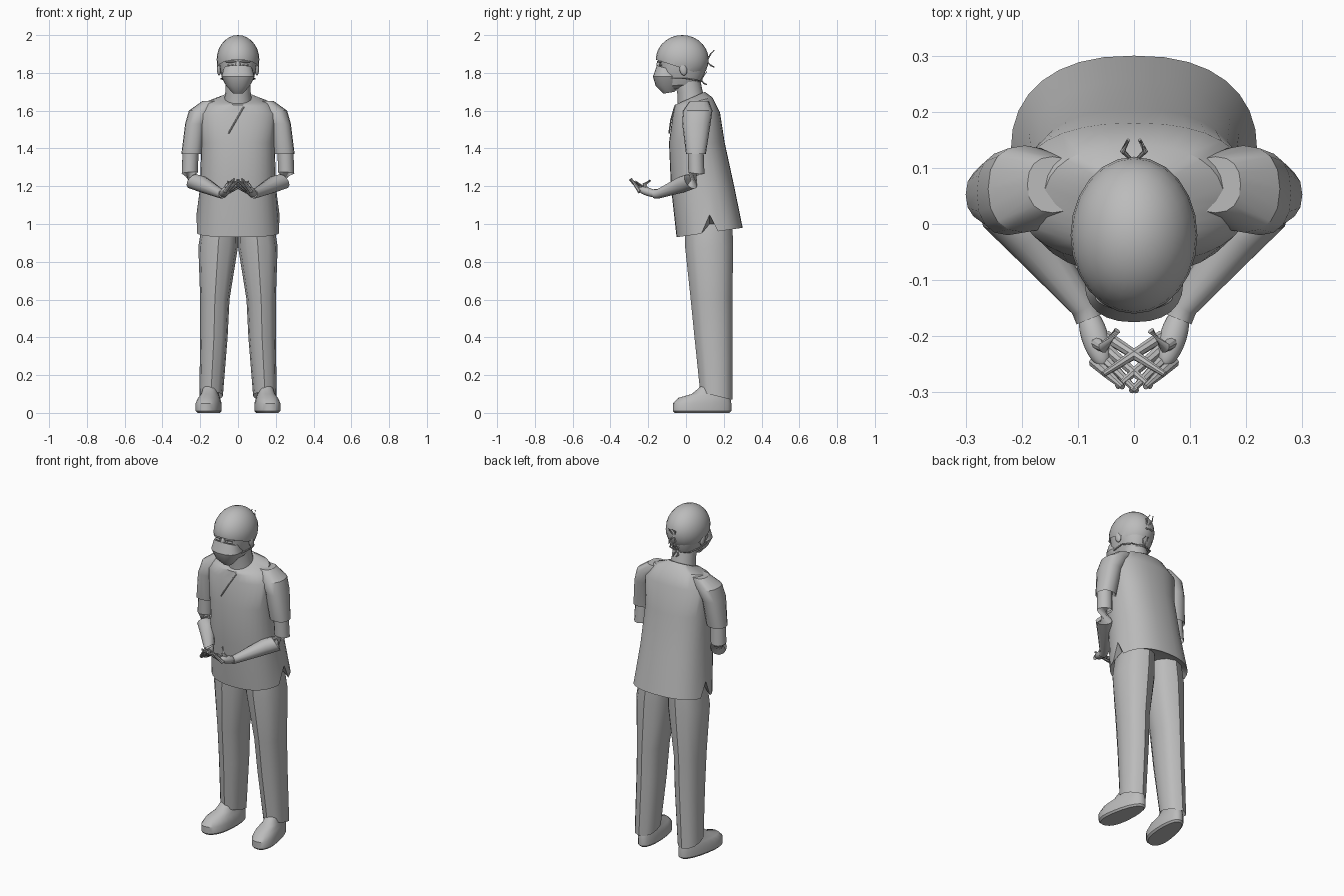
import bpy, bmesh, math
from mathutils import Vector

cube = bpy.data.objects.get("Cube")
if cube:
    bpy.data.objects.remove(cube)

grey = bpy.data.materials.new("plain_grey")
grey.use_nodes = True
tone = (.5, .5, .5, 1)
grey.diffuse_color = tone
grey.node_tree.nodes["Principled BSDF"].inputs["Base Color"].default_value = tone


def finish(name, bm):
    """Turn a bmesh into an object with smooth faces and sharp creases."""
    bmesh.ops.recalc_face_normals(bm, faces=bm.faces)
    mesh = bpy.data.meshes.new(name)
    bm.to_mesh(mesh)
    bm.free()
    obj = bpy.data.objects.new(name, mesh)
    bpy.context.collection.objects.link(obj)
    mesh.materials.append(grey)
    bpy.ops.object.select_all(action="DESELECT")
    obj.select_set(True)
    bpy.context.view_layer.objects.active = obj
    bpy.ops.object.shade_smooth_by_angle(angle=math.radians(35))
    return obj


def skin(name, rings, edit=None):
    """Bridge rings of points, close both ends, then adjust the rings."""
    bm = bmesh.new()
    loops = [[bm.verts.new(point) for point in ring] for ring in rings]
    count = len(loops[0])
    for lower, upper in zip(loops, loops[1:]):
        for i in range(count):
            j = (i + 1) % count
            bm.faces.new((lower[i], lower[j], upper[j], upper[i]))
    bm.faces.new(loops[0])
    bm.faces.new(loops[-1])
    if edit:
        edit(loops)
    return finish(name, bm)


def band(z, front, back, inner, outer, tilt=0, count=24, boxy=.85):
    """Rounded cross-section; tilt raises its back edge."""
    ring = []
    for i in range(count):
        angle = math.tau * i / count
        across, along = (math.copysign(abs(v) ** boxy, v)
                         for v in (math.cos(angle), math.sin(angle)))
        ring.append(Vector(((inner + outer + across * (outer - inner)) / 2,
                            (front + back + along * (back - front)) / 2,
                            z + tilt * (along + 1) / 2)))
    return ring


def even(z, front, back, half, tilt=0, count=24):
    return band(z, front, back, -half, half, tilt, count)


def mirrored(side, rings):
    return [[Vector((side * p.x, p.y, p.z)) for p in ring] for ring in rings]


def tube(name, points, radii, count=10):
    """Tapering limb through the points."""
    points = [Vector(p) for p in points]
    rings = []
    for i, (point, radius) in enumerate(zip(points, radii)):
        before = points[max(i - 1, 0)]
        after = points[min(i + 1, len(points) - 1)]
        heading = (after - before).normalized()
        level = Vector((0, 1, 0)) if abs(heading.y) < .6 else Vector((0, 0, 1))
        u = heading.cross(level).normalized()
        v = heading.cross(u)
        angles = [math.tau * k / count for k in range(count)]
        rings.append([point + radius * (u * math.cos(a) + v * math.sin(a)) for a in angles])
    return skin(name, rings)


def blob(name, location, size, yaw=0, pitch=0, cut=None):
    """Ellipsoid, optionally cut off below a plane through its front."""
    bm = bmesh.new()
    bmesh.ops.create_uvsphere(bm, u_segments=24, v_segments=14, radius=1)
    if cut:
        geometry = bm.verts[:] + bm.edges[:] + bm.faces[:]
        bmesh.ops.bisect_plane(bm, geom=geometry, plane_co=(0, -1, 0),
                               plane_no=cut, clear_inner=True)
    obj = finish(name, bm)
    obj.location, obj.scale, obj.rotation_euler = location, size, (pitch, 0, yaw)


def cut_slits(loops):
    """Lift one hem point on each side of the tunic."""
    hem = loops[1]
    for vertex in (hem[0], hem[len(hem) // 2]):
        vertex.co.z = 1.05


def press_crease(loops):
    """Pull out the front and back middle of each trouser ring."""
    for loop in loops:
        quarter = len(loop) // 4
        loop[quarter].co.y += .005
        loop[-quarter].co.y -= .005


def turn_out(loops):
    """Narrow the heel and swing the toe outwards."""
    for vertex in (v for loop in loops for v in loop):
        x, y, z = vertex.co
        sign = math.copysign(1, x)
        narrow = 1 - max(y, 0)
        vertex.co.x = sign * (.15 + (abs(x) - .15) * narrow - (y - .1) / 8)


# Tunic with side slits, and its wrap fold
skin("tunic", [
    even(1, 0, .25, .19, count=32),
    even(.93, -.05, .3, .22, .05, count=32),
    even(1.2, -.08, .255, .2, count=32),
    even(1.43, -.09, .205, .195, count=32),
    even(1.58, -.07, .18, .21, .01, count=32),
    even(1.62, -.06, .14, .16, .05, count=32),
    even(1.63, -.06, .1, .08, .07, count=32),
], cut_slits)
tube("wrap_fold", [(.03, -.06, 1.62), (-.01, -.08, 1.55), (-.05, -.09, 1.48)], [.004] * 3)

# Neck, head, cap and face mask
tube("neck", [(0, .035, 1.6), (0, .02, 1.7), (0, 0, 1.8)], [.08, .067, .067], 16)
skin("head", [
    even(1.7, -.12, .02, .03, .03),
    even(1.73, -.14, .07, .065, .01),
    even(1.8, -.145, .1, .092),
    even(1.85, -.14, .1, .1),
    even(1.88, -.15, .1, .1),
])
blob("cap", (0, -.02, 1.87), (.113, .14, .13), cut=(0, .35, 1))
skin("face_mask", [
    even(1.69, -.12, -.06, .03, .01),
    even(1.73, -.16, -.03, .065, .01),
    even(1.78, -.175, -.03, .088),
    even(1.84, -.155, -.06, .075, -.03),
])
blob("nose_bridge", (0, -.14, 1.84), (.013, .017, .025))

# Knotted ties behind the head
for name, y, z, size in (("cap_tie", .11, 1.86, .02), ("mask_tie", .08, 1.76, .015)):
    knot = Vector((0, y, z))
    blob(name + "_knot", knot, [size / 2] * 3)
    for side in (-1, 1):
        for part, rise in (("_loop", 2), ("_end", -1)):
            middle = knot + size * Vector((side, 1, rise))
            end = knot + size * Vector((side / 2, 2, rise * 1.5))
            tube(name + part, [knot, middle, end], [.002, .005, .003], 6)

for side, label in ((1, "left_"), (-1, "right_")):
    # Ear, eye, brow and mask strap
    blob(label + "ear", (side * .1, -.015, 1.82), (.012, .02, .034), pitch=.2)
    blob(label + "eye", (side * .04, -.135, 1.842), (.016, .008, .006), yaw=side * .3)
    blob(label + "brow", (side * .04, -.14, 1.86), (.03, .01, .006), yaw=side * .3)
    tube(label + "mask_strap", [(side * .08, -.08, 1.77), (side * .09, 0, 1.77),
                                (side * .065, .06, 1.76), (0, .085, 1.76)], [.004] * 4, 6)

    # Short sleeve with a recessed opening
    skin(label + "sleeve", mirrored(side, [
        band(1.4, .01, .09, .21, .28, count=16),
        band(1.37, 0, .105, .19, .3, count=16),
        band(1.53, -.02, .13, .17, .28, count=16),
        band(1.6, -.015, .14, .13, .26, count=16),
        band(1.65, .02, .12, .1, .19, count=16),
    ]))

    # Bent bare arm, palm and thumb
    tube(label + "arm", [
        (side * .25, .05, 1.42), (side * .255, .055, 1.27), (side * .235, .025, 1.225),
        (side * .19, -.02, 1.21), (side * .09, -.145, 1.16), (side * .08, -.17, 1.16),
    ], [.042, .043, .045, .044, .025, .024], 12)
    blob(label + "palm", (side * .07, -.2, 1.17), (.024, .06, .022), side * -.3, -.3)
    tube(label + "thumb", [(side * .07, -.21, 1.18), (side * .055, -.22, 1.21),
                           (side * .03, -.19, 1.23)], [.012, .01, .006])

    # Fingers fan out across those of the other hand
    for k in range(4):
        root = Vector((side * (.05 + k * .007), -.2 - k * .015, 1.17))
        tip = Vector((side * (k * .025 - .055), .03 * (1 - k / 2) ** 2 - .298, 1.225 + k * .005))
        tube(label + "finger", [root, root.lerp(tip, .5), tip], [.011, .009, .005], 8)

    # Creased trouser leg, closed a little inside the cuff
    skin(label + "trouser_leg", mirrored(side, [
        band(.13, .1, .22, .1, .18, count=12),
        band(.11, .08, .24, .08, .205, -.04, count=12),
        band(.4, .05, .24, .055, .2, count=12),
        band(.6, .03, .24, .045, .2, count=12),
        band(.88, 0, .245, 0, .21, count=12),
        band(1, 0, .24, 0, .19, count=12),
    ]), press_crease)

    # Shoe from sole to ankle
    skin(label + "shoe", mirrored(side, [
        band(0, -.06, .23, .09, .21),
        band(.01, -.07, .24, .08, .22),
        band(.05, -.07, .24, .08, .22),
        band(.08, -.04, .235, .09, .21),
        band(.1, .03, .23, .1, .2),
        band(.15, .09, .21, .11, .19),
    ]), turn_out)
